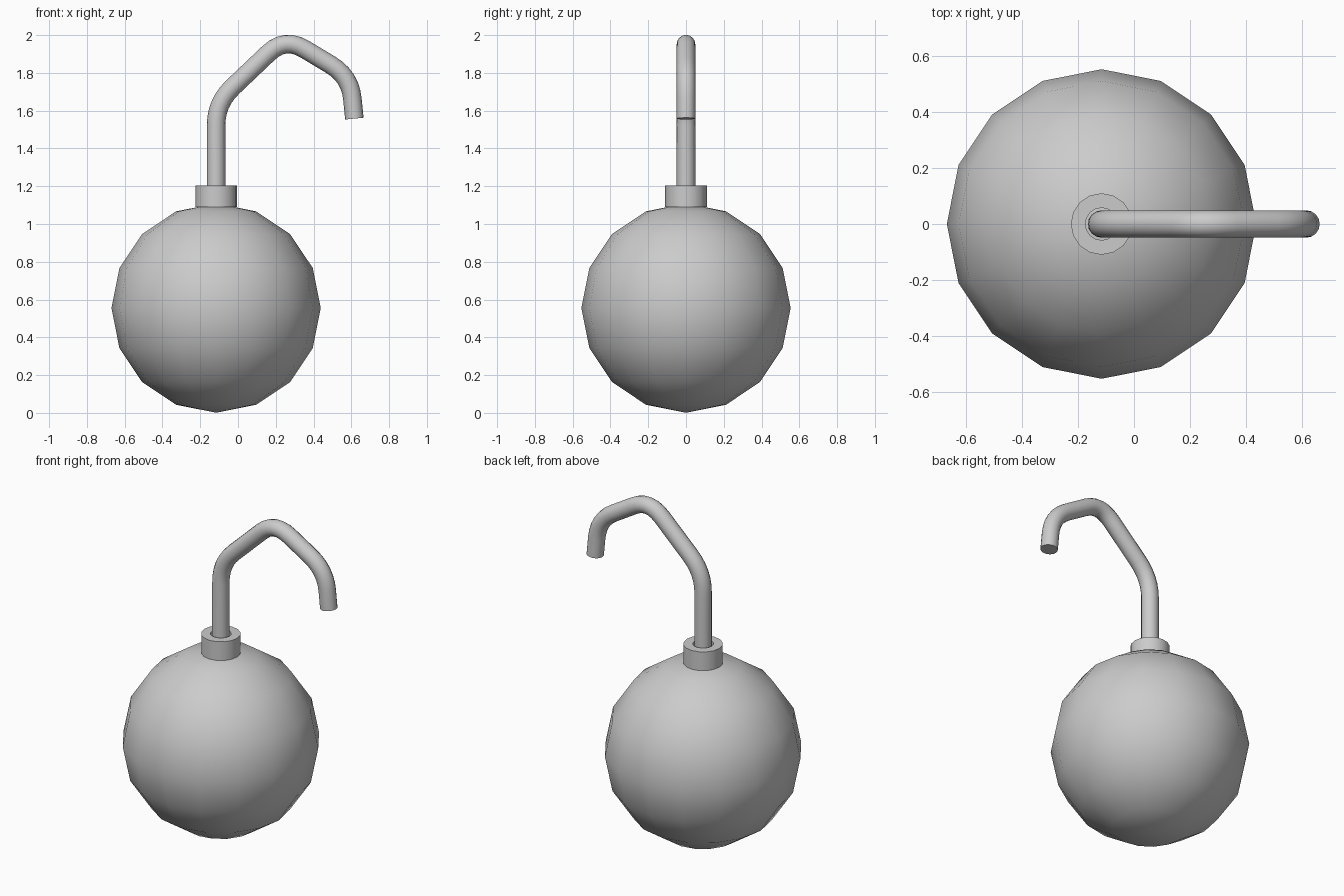
import bpy
import bmesh
from math import cos, sin, tau
from mathutils import Vector

if "Cube" in bpy.data.objects:
    bpy.data.objects.remove(bpy.data.objects["Cube"])

AXIS_X = -0.116


def smooth(obj):
    bpy.ops.object.select_all(action='DESELECT')
    obj.select_set(True)
    bpy.context.view_layer.objects.active = obj
    bpy.ops.object.shade_smooth_by_angle()


def rounded_path(corners, reach, steps=6):
    """Polyline with each inner corner replaced by a quadratic arc."""
    pts = [corners[0]]
    for a, b, c in zip(corners, corners[1:], corners[2:]):
        p = b + (a - b).normalized() * reach
        q = b + (c - b).normalized() * reach
        for i in range(steps + 1):
            t = i / steps
            pts.append(p * (1 - t) ** 2 + b * 2 * t * (1 - t) + q * t * t)
    return pts + [corners[-1]]


# Low-poly round ball
bpy.ops.mesh.primitive_uv_sphere_add(segments=16, ring_count=8, radius=0.554,
                                     location=(AXIS_X, 0, 0.555))
ball = bpy.context.object
ball.name = "ball"
smooth(ball)

# Collar: short ring with a hole for the stem
profile = [(0.058, 1.09), (0.11, 1.09), (0.11, 1.205), (0.058, 1.205)]
sides = 16
bm = bmesh.new()
rings = [[bm.verts.new((r * cos(tau * i / sides), r * sin(tau * i / sides), z))
          for r, z in profile] for i in range(sides)]
for i in range(sides):
    a, b = rings[i], rings[(i + 1) % sides]
    for j in range(4):
        k = (j + 1) % 4
        bm.faces.new((a[j], b[j], b[k], a[k]))
bmesh.ops.recalc_face_normals(bm, faces=bm.faces)
mesh = bpy.data.meshes.new("collar")
bm.to_mesh(mesh)
bm.free()
collar = bpy.data.objects.new("collar", mesh)
collar.location.x = AXIS_X
bpy.context.collection.objects.link(collar)
smooth(collar)

# Hook: bent rod swept along a rounded path
corners = [Vector((x, 0, z)) for x, z in
           [(AXIS_X, 1.09), (AXIS_X, 1.641), (0.249, 1.988),
            (0.594, 1.781), (0.616, 1.558)]]
path = rounded_path(corners, 0.12)
curve = bpy.data.curves.new("hook", 'CURVE')
curve.dimensions = '3D'
curve.bevel_depth = 0.049
curve.bevel_resolution = 6
curve.use_fill_caps = True
spline = curve.splines.new('POLY')
spline.points.add(len(path) - 1)
for point, co in zip(spline.points, path):
    point.co = (*co, 1)
hook = bpy.data.objects.new("hook", curve)
bpy.context.collection.objects.link(hook)
bpy.ops.object.select_all(action='DESELECT')
hook.select_set(True)
bpy.context.view_layer.objects.active = hook
bpy.ops.object.convert(target='MESH')
hook = bpy.context.object
hook.name = "hook"
smooth(hook)
